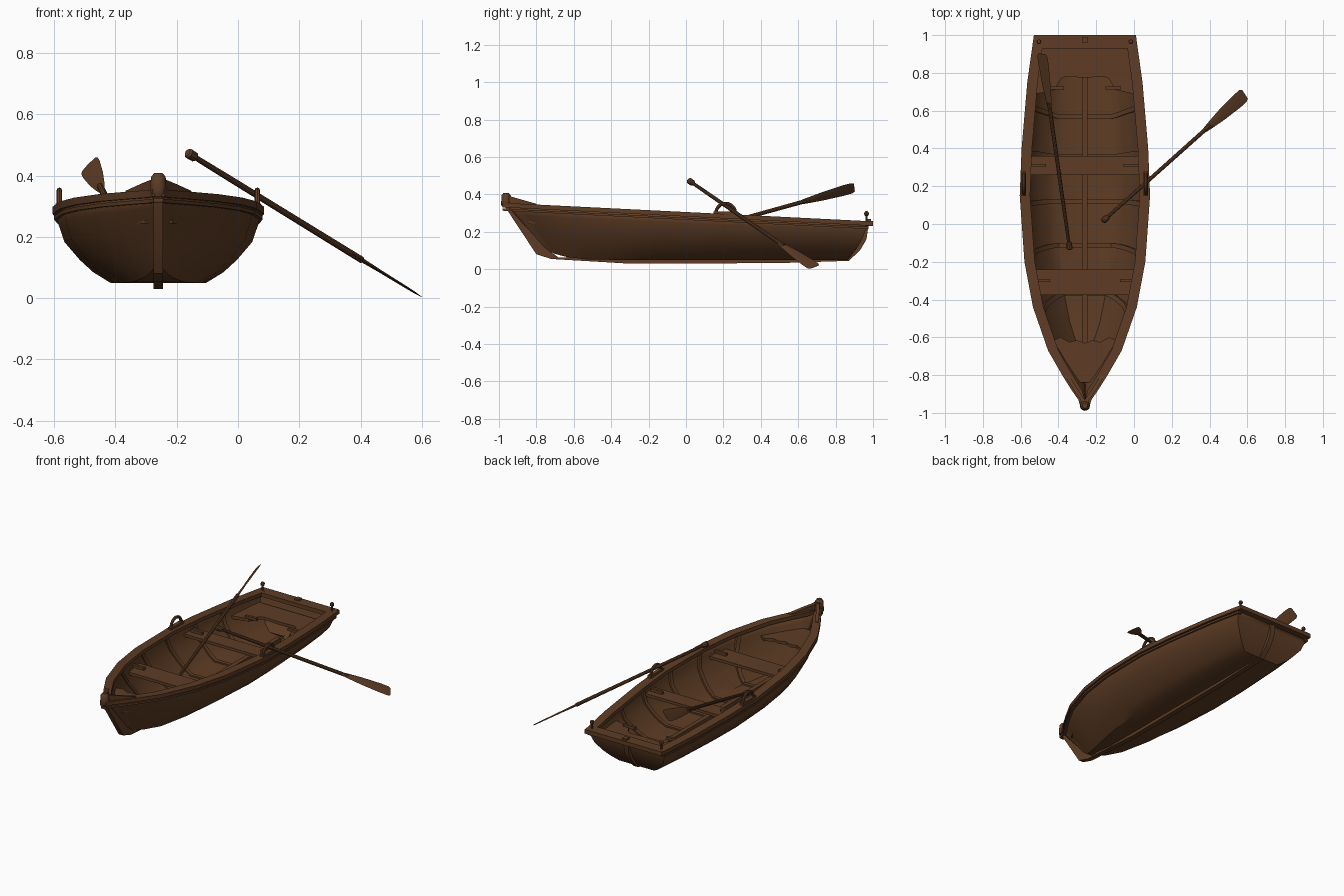
import bpy, bmesh, math
from mathutils import Vector

if "Cube" in bpy.data.objects:
    bpy.data.objects.remove(bpy.data.objects["Cube"])

CX = -0.26  # boat centreline
wood = bpy.data.materials.new("brown_wood")
wood.use_nodes = True
wood.diffuse_color = (0.112, 0.046, 0.018, 1)
wood.node_tree.nodes["Principled BSDF"].inputs["Base Color"].default_value = wood.diffuse_color
parts = []


def finish(bm, name):
    bmesh.ops.recalc_face_normals(bm, faces=bm.faces)
    mesh = bpy.data.meshes.new(name)
    bm.to_mesh(mesh)
    bm.free()
    obj = bpy.data.objects.new(name, mesh)
    bpy.context.collection.objects.link(obj)
    mesh.materials.append(wood)
    parts.append(obj)
    return obj


def loft(name, rings, closed=True, caps=True):
    """Skin a list of equal-length rings of points."""
    bm = bmesh.new()
    rows = [[bm.verts.new(p) for p in r] for r in rings]
    n = len(rows[0])
    for a, b in zip(rows, rows[1:]):
        for i in range(n if closed else n - 1):
            j = (i + 1) % n
            bm.faces.new((a[i], a[j], b[j], b[i]))
    if caps:
        bm.faces.new(rows[0])
        bm.faces.new(rows[-1])
    return finish(bm, name)


def box(name, x, y, z, sx, sy, sz):
    ring = lambda zz: [(x + a * sx / 2, y + b * sy / 2, zz)
                       for a, b in ((-1, -1), (1, -1), (1, 1), (-1, 1))]
    return loft(name, [ring(z - sz / 2), ring(z + sz / 2)])


def tube(name, path, radii, sides=10):
    """Round bar along a path with a radius at each point."""
    path = [Vector(p) for p in path]
    rings = []
    for i, p in enumerate(path):
        d = (path[min(i + 1, len(path) - 1)] - path[max(i - 1, 0)]).normalized()
        u = d.cross(Vector((1, 0, 0)) if abs(d.x) < 0.8 else Vector((0, 0, 1))).normalized()
        v = d.cross(u)
        rings.append([p + radii[i] * (u * math.cos(t) + v * math.sin(t))
                      for t in (math.tau * k / sides for k in range(sides))])
    return loft(name, rings)


# Hull lines: half beam along the length, sheer height and section shape
BEAM = [(-0.98, 0.02), (-0.93, 0.035), (-0.88, 0.07), (-0.8, 0.12), (-0.67, 0.195),
        (-0.44, 0.275), (-0.2, 0.32), (0.15, 0.345), (0.4, 0.335), (0.75, 0.305), (1.0, 0.27)]
SECTION = [(0, 0, 0, 1), (0.47, 0, 0.3, 0.95), (0.64, 0.15, 0.6, 0.8), (0.77, 0.32, 0.75, 0.65),
           (0.92, 0.57, 0.92, 0.35), (0.98, 0.82, 1, 0.1), (1, 1, 1, 0)]


def lerp_table(table, y):
    for (a, p), (b, q) in zip(table, table[1:]):
        if y <= b:
            return p + (q - p) * max(0, y - a) / (b - a)
    return table[-1][1]


def beam(y):
    return lerp_table(BEAM, y)


def sheer(y):
    return 0.306 - 0.05 * y


def hull_point(y, side, row, inset=0.0):
    f, h, nx, nz = row
    low = lerp_table([(-0.95, 0.11), (-0.85, 0.07), (-0.65, 0.05)], y)
    top = sheer(y) - 0.015
    along = (y + 0.95) / 1.915
    yy = y + 0.19 * (1 - h) * (1 - along) - 0.1 * (1 - h) ** 1.7 * along
    x = max(0, (beam(y) - 0.012) * f - inset * nx)
    return (CX + side * x, yy, low + (top - low) * h + inset * nz)


def section(y, inset=0.0):
    left = [hull_point(y, -1, r, inset) for r in reversed(SECTION)]
    return left + [hull_point(y, 1, r, inset) for r in SECTION[1:]]


# Hull shell with transom
stations = [-0.955] + [b[0] for b in BEAM[1:-1]] + [0.965]
hull = loft("hull", [section(y) for y in stations], closed=False, caps=False)
bm = bmesh.new()
bm.from_mesh(hull.data)
bm.verts.ensure_lookup_table()
n = 2 * len(SECTION) - 1
stern = list(bm.verts)[-n:]
for i in range(len(SECTION) - 1):
    ring = [stern[i], stern[i + 1], stern[n - 2 - i], stern[n - 1 - i]]
    bm.faces.new(list(dict.fromkeys(ring)))
bmesh.ops.recalc_face_normals(bm, faces=bm.faces)
bm.to_mesh(hull.data)
bm.free()
shell = hull.modifiers.new("thickness", "SOLIDIFY")
shell.thickness = 0.016
shell.offset = -1


# Gunwales, rub rails and raised bow strips
def rail(name, side, ys, out, inn, low, high):
    rings = []
    for y in ys:
        a, b = max(0.004, beam(y) - out), max(0, beam(y) - inn)
        lo, hi = sheer(y) + low(y), sheer(y) + high(y)
        rings.append([(CX + side * x, y, z) for x, z in ((a, lo), (a, hi), (b, hi), (b, lo))])
    loft(name, rings)


rail_ys = [b[0] for b in BEAM]
for side, word in ((1, "left"), (-1, "right")):
    rail(word + "_gunwale", side, rail_ys, 0, 0.055, lambda y: -0.024, lambda y: 0)
    rail(word + "_rub_rail", side, rail_ys[:-1] + [0.975], 0.005, 0.03,
         lambda y: -0.042, lambda y: -0.03)
    rail(word + "_bow_strip", side, [-0.97, -0.93, -0.88, -0.8], 0.012, 0.035,
         lambda y: -0.01, lambda y: 0.004 + 0.04 * (-0.8 - y) / 0.17)
box("transom_cap", CX, 0.965, 0.245, 0.53, 0.07, 0.026)
box("transom_plate", CX, 0.975, 0.262, 0.03, 0.03, 0.012)

# Stem, keel and skeg as one extruded profile
keel = [(-0.975, 0.395), (-0.965, 0.33), (-0.8, 0.08), (-0.72, 0.055), (-0.3, 0.03), (0.5, 0.033),
        (0.87, 0.045), (0.93, 0.1), (0.965, 0.16), (0.975, 0.23)]
inner = [(-0.935, 0.395), (-0.93, 0.32), (-0.76, 0.12), (-0.68, 0.062), (-0.3, 0.06), (0.5, 0.06),
         (0.84, 0.06), (0.9, 0.11), (0.94, 0.17), (0.955, 0.23)]
loft("stem_and_keel", [[(CX - 0.016, *p), (CX + 0.016, *p), (CX + 0.016, *q), (CX - 0.016, *q)]
                       for p, q in zip(keel, inner)])
tube("stem_head", [(CX, -0.962, z) for z in (0.335, 0.345, 0.395, 0.408)],
     [0.022, 0.027, 0.024, 0.014], 12)

# Ribs and keelson inside
for i, y in enumerate((-0.5, -0.2, 0.07, 0.35, 0.6)):
    rings = []
    for a, b, c, d in zip(section(y, 0.01), section(y, 0.026),
                          section(y + 0.028, 0.026), section(y + 0.028, 0.01)):
        rings.append([a, b, c, d])
    loft("rib_%d" % (i + 1), rings)
box("keelson", CX, 0.07, 0.079, 0.028, 1.42, 0.032)


# Seats follow the hull sides
def seat(name, rows, z, thick=0.018):
    """rows: (half width fraction, front y, back y) across the seat."""
    rings = []
    for f, front, back in [(-f, a, b) for f, a, b in reversed(rows) if f] + rows:
        ring = []
        for y, zz in ((front, z), (back, z), (back, z - thick), (front, z - thick)):
            half = beam(y - 0.05 if y < 0 else y) * 0.92 - 0.014
            ring.append((CX + f * half, y, zz))
        rings.append(ring)
    loft(name, rings)


seat("middle_seat", [(0, 0.26, 0.36), (1, 0.26, 0.36)], 0.235)
seat("front_seat", [(0, -0.375, -0.24), (1, -0.375, -0.24)], 0.25)
seat("bow_seat", [(0, -0.84, -0.63), (0.25, -0.84, -0.615), (0.5, -0.84, -0.625),
                  (0.75, -0.84, -0.6), (1, -0.84, -0.615)], 0.262)
seat("stern_seat", [(0, 0.775, 0.93), (0.4, 0.78, 0.93), (0.48, 0.77, 0.93),
                    (0.6, 0.71, 0.93), (1, 0.685, 0.93)], 0.195)

# Knees, oarlocks and stern pins on both sides
for side, word in ((1, "left"), (-1, "right")):
    for label, off, y, z in (("middle", 0.245, 0.31, 0.243), ("front", 0.225, -0.3, 0.258),
                             ("stern", 0.15, 0.72, 0.2)):
        box(word + "_" + label + "_knee", CX + side * off, y, z, 0.08, 0.016, 0.018)
    x = CX + side * 0.323
    box(word + "_oarlock_pad", x, 0.212, 0.3, 0.024, 0.13, 0.018)
    arc = [math.pi * k / 10 for k in range(11)]
    tube(word + "_oarlock", [(x, 0.212 + 0.052 * math.cos(t), 0.3 + 0.052 * math.sin(t))
                             for t in arc], [0.009] * 11, 8)
    tube(word + "_stern_pin", [(CX + side * 0.243, 0.965, z) for z in
                               (0.25, 0.285, 0.289, 0.298, 0.307, 0.311)],
         [0.006, 0.006, 0.011, 0.013, 0.01, 0.003], 8)


# Oars: round shaft with a knobbed handle and flat flared blade
def oar(name, start, tip, across):
    start, tip = Vector(start), Vector(tip)
    d = (tip - start).normalized()
    length = (tip - start).length
    w = Vector(across)
    w = (w - d * w.dot(d)).normalized()
    t = d.cross(w)
    tube(name + "_shaft", [start + d * s for s in
                           (0, 0.006, 0.034, 0.04, 0.2, length - 0.27)],
         [0.012, 0.017, 0.016, 0.009, 0.01, 0.011])
    rings = []
    for back, wide, thick in ((0.34, 0.009, 0.008), (0.27, 0.02, 0.007), (0.18, 0.031, 0.005),
                              (0.06, 0.039, 0.004), (0.015, 0.038, 0.003), (0, 0.03, 0.002)):
        c = tip - d * back
        rings.append([c + w * wide, c + t * thick, c - w * wide, c - t * thick])
    loft(name + "_blade", rings)


oar("left_oar", (-0.165, 0.015, 0.475), (0.587, 0.687, 0.012), (0, 1, 0))
oar("right_oar", (-0.34, -0.135, 0.15), (-0.487, 0.9, 0.437), (0.68, 0, 0.73))

# Soft shading with sharp corners kept
bpy.ops.object.select_all(action="DESELECT")
for obj in parts:
    obj.select_set(True)
bpy.context.view_layer.objects.active = hull
bpy.ops.object.shade_smooth_by_angle(angle=math.radians(35))
